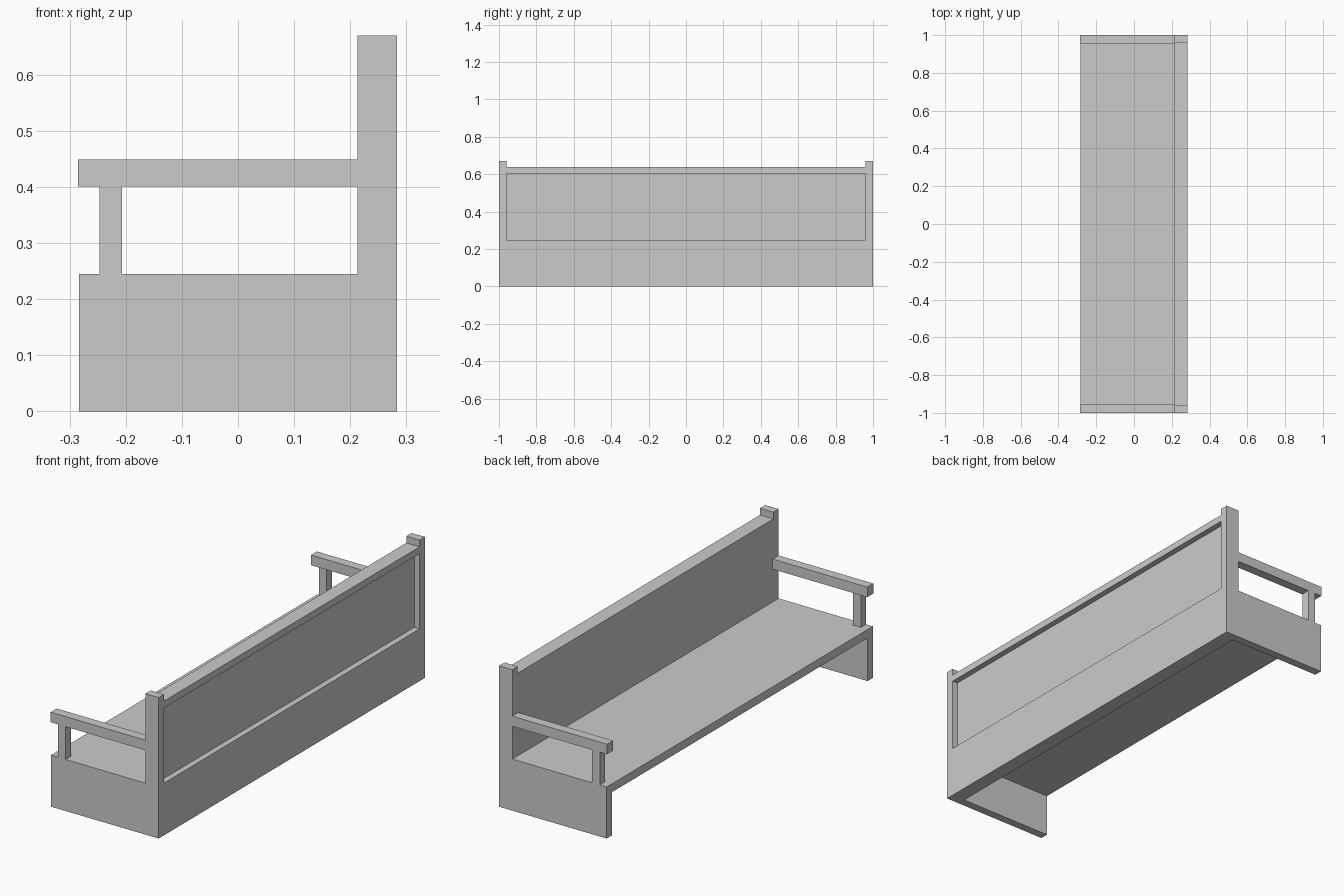
import bpy, bmesh

if "Cube" in bpy.data.objects:
    bpy.data.objects.remove(bpy.data.objects["Cube"])


def extrude_profile(name, points, y0, y1, mirrored=False):
    """Extrude an x-z outline along y, optionally mirrored to the other end."""
    bm = bmesh.new()
    face = bm.faces.new([bm.verts.new((x, y0, z)) for x, z in points])
    ext = bmesh.ops.extrude_face_region(bm, geom=[face])
    verts = [g for g in ext["geom"] if isinstance(g, bmesh.types.BMVert)]
    bmesh.ops.translate(bm, verts=verts, vec=(0, y1 - y0, 0))
    bmesh.ops.recalc_face_normals(bm, faces=bm.faces)
    mesh = bpy.data.meshes.new(name)
    bm.to_mesh(mesh)
    bm.free()
    obj = bpy.data.objects.new(name, mesh)
    bpy.context.collection.objects.link(obj)
    if mirrored:
        mod = obj.modifiers.new("mirror", 'MIRROR')
        mod.use_axis = (False, True, False)
        mod.use_clip = False
        mod.use_mirror_merge = False
    return obj


def rect(x0, x1, z0, z1):
    return [(x0, z0), (x1, z0), (x1, z1), (x0, z1)]


FRONT, BACK, POST = -0.283, 0.283, 0.213   # depth positions
SEAT_TOP, INNER = 0.245, 0.96              # seat height, inner side of the ends

# End panels with tall back posts
extrude_profile("side_panel", [(FRONT, 0), (BACK, 0), (BACK, 0.67), (POST, 0.67),
                               (POST, SEAT_TOP), (FRONT, SEAT_TOP)], INNER, 1.0, True)

# Armrests and their front supports
extrude_profile("armrest", rect(-0.285, POST, 0.401, 0.449), 0.955, 1.0, True)
extrude_profile("armrest_support", rect(-0.247, -0.207, SEAT_TOP, 0.401), INNER, 1.0, True)

# Seat board
extrude_profile("seat", rect(FRONT, POST, 0.205, SEAT_TOP), -INNER, INNER)

# Backrest with the recessed rear panel, reaching down to the floor
REC = 0.255
extrude_profile("backrest", [(POST, 0), (BACK, 0), (BACK, 0.248), (REC, 0.248),
                             (REC, 0.605), (BACK, 0.605), (BACK, 0.638), (POST, 0.638)],
                -INNER, INNER)
